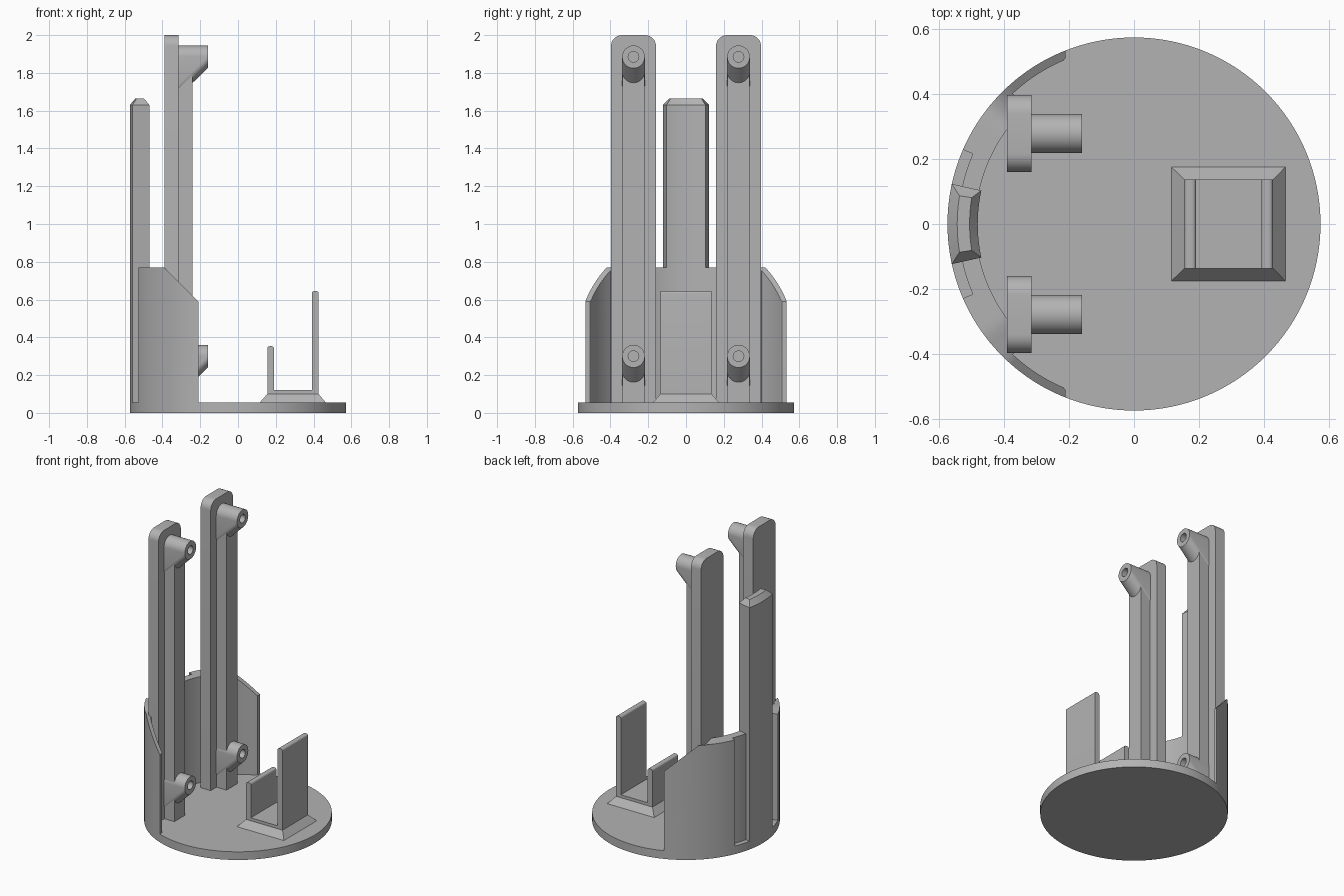
import bpy, bmesh
from math import sin, cos, pi, radians, acos, degrees

cube = bpy.data.objects.get("Cube")
if cube:
    bpy.data.objects.remove(cube, do_unlink=True)

grey = bpy.data.materials.new("plain grey")
grey.use_nodes = True
colour = (0.45, 0.45, 0.45, 1)
grey.diffuse_color = colour
grey.node_tree.nodes["Principled BSDF"].inputs["Base Color"].default_value = colour

R = 0.573        # outer radius
FLOOR = 0.055    # top of the base disc


def loft(name, rings):
    """Skin a list of equal-length point rings and cap both ends."""
    bm = bmesh.new()
    loops = [[bm.verts.new(p) for p in ring] for ring in rings]
    n = len(loops[0])
    for a, b in zip(loops, loops[1:]):
        for i in range(n):
            j = (i + 1) % n
            bm.faces.new((a[i], a[j], b[j], b[i]))
    bm.faces.new(loops[0])
    bm.faces.new(loops[-1])
    bmesh.ops.remove_doubles(bm, verts=bm.verts, dist=1e-5)
    bmesh.ops.dissolve_degenerate(bm, edges=bm.edges, dist=1e-5)
    bmesh.ops.recalc_face_normals(bm, faces=bm.faces)
    mesh = bpy.data.meshes.new(name)
    bm.to_mesh(mesh)
    bm.free()
    mesh.materials.append(grey)
    obj = bpy.data.objects.new(name, mesh)
    bpy.context.collection.objects.link(obj)
    bpy.ops.object.select_all(action="DESELECT")
    obj.select_set(True)
    bpy.context.view_layer.objects.active = obj
    bpy.ops.object.shade_smooth_by_angle(angle=radians(30))
    return obj


def rect(x0, x1, y0, y1, z):
    return [(x0, y0, z), (x1, y0, z), (x1, y1, z), (x0, y1, z)]


def rounded_top(u0, u1, z0, z1, r, steps=8):
    """Upright strip profile with two rounded upper corners."""
    pts = [(u0, z0), (u1, z0)]
    for cx, start in ((u1 - r, 0), (u0 + r, pi / 2)):
        for i in range(steps + 1):
            a = start + pi / 2 * i / steps
            pts.append((cx + r * cos(a), z1 - r + r * sin(a)))
    return pts


def polar(r, deg):
    """Point at an angle measured from the -x axis."""
    return -r * cos(radians(deg)), r * sin(radians(deg))


def spread(a, b, n):
    return [a + (b - a) * i / n for i in range(n + 1)]


# Base disc
loft("base_disc", [[(R * cos(2 * pi * i / 128), R * sin(2 * pi * i / 128), z)
                    for i in range(128)] for z in (0, FLOOR)])

# Curved back wall: slotted middle, thick shoulders, thin sloping wings
slot, wing, end = 23.5, degrees(acos(0.39 / R)), degrees(acos(0.21 / R))


def wall_ring(r0, r1, deg):
    ring = []
    for r, top in ((r0, False), (r1, False), (r1, True), (r0, True)):
        x, y = polar(r, deg)
        x = min(x, -0.21)
        ring.append((x, y, min(0.77, 0.38 - x) if top else FLOOR))
    return ring


wall = []
for r0, r1, a, b, n in ((0.547, R, -end, -wing, 12), (0.486, R, -wing, -slot, 10),
                        (0.486, 0.54, -slot, slot, 20),
                        (0.486, R, slot, wing, 10), (0.547, R, wing, end, 12)):
    wall += [wall_ring(r0, r1, d) for d in spread(a, b, n)]
loft("back_wall", wall)


# Tall curved tongue with a chamfered tip
def sector(r0, r1, half, z):
    angles = spread(-half, half, 10)
    return ([(*polar(r1, d), z) for d in angles]
            + [(*polar(r0, d), z) for d in reversed(angles)])


loft("back_tongue", [sector(0.48, R, 12.4, FLOOR), sector(0.48, R, 12.4, 1.63),
                     sector(0.505, 0.543, 9.2, 1.665)])


# Screw boss with a sloping underside and a blind hole
def boss(name, yc, zc):
    angles = spread(0, pi, 16) + spread(pi, 2 * pi, 16)

    def ring(x, r, drop=0):
        return [(x, yc + r * cos(a), zc + r * sin(a) - (drop if i > 16 else 0))
                for i, a in enumerate(angles)]

    loft(name, [ring(-0.315, 0.06, 0.15), ring(-0.16, 0.06),
                ring(-0.16, 0.028), ring(-0.235, 0.028)])


# Two mirrored rails, each with a flange, a web and two bosses
for side, s in (("left", 1), ("right", -1)):
    yc = s * 0.278
    flange = rounded_top(yc - 0.119, yc + 0.119, FLOOR, 2.0, 0.058)
    loft(side + "_rail_flange", [[(x, y, z) for y, z in flange] for x in (-0.39, -0.315)])
    loft(side + "_rail_web", [rect(-0.315, -0.24, yc - 0.057, yc + 0.057, z)
                              for z in (FLOOR, 1.885)])
    boss(side + "_upper_boss", yc, 1.885)
    boss(side + "_lower_boss", yc, 0.30)

# Holder: tapered foot, floor and two upright plates
loft("holder_foot", [rect(0.115, 0.465, -0.175, 0.175, FLOOR),
                     rect(0.155, 0.427, -0.136, 0.136, 0.1)])
loft("holder_floor", [rect(0.155, 0.427, -0.136, 0.136, z) for z in (0.1, 0.12)])
for name, x0, x1, top in (("holder_short_plate", 0.155, 0.191, 0.353),
                          ("holder_tall_plate", 0.391, 0.427, 0.645)):
    plate = rounded_top(x0, x1, 0.1, top, 0.013, 5)
    loft(name, [[(x, y, z) for x, z in plate] for y in (-0.136, 0.136)])
